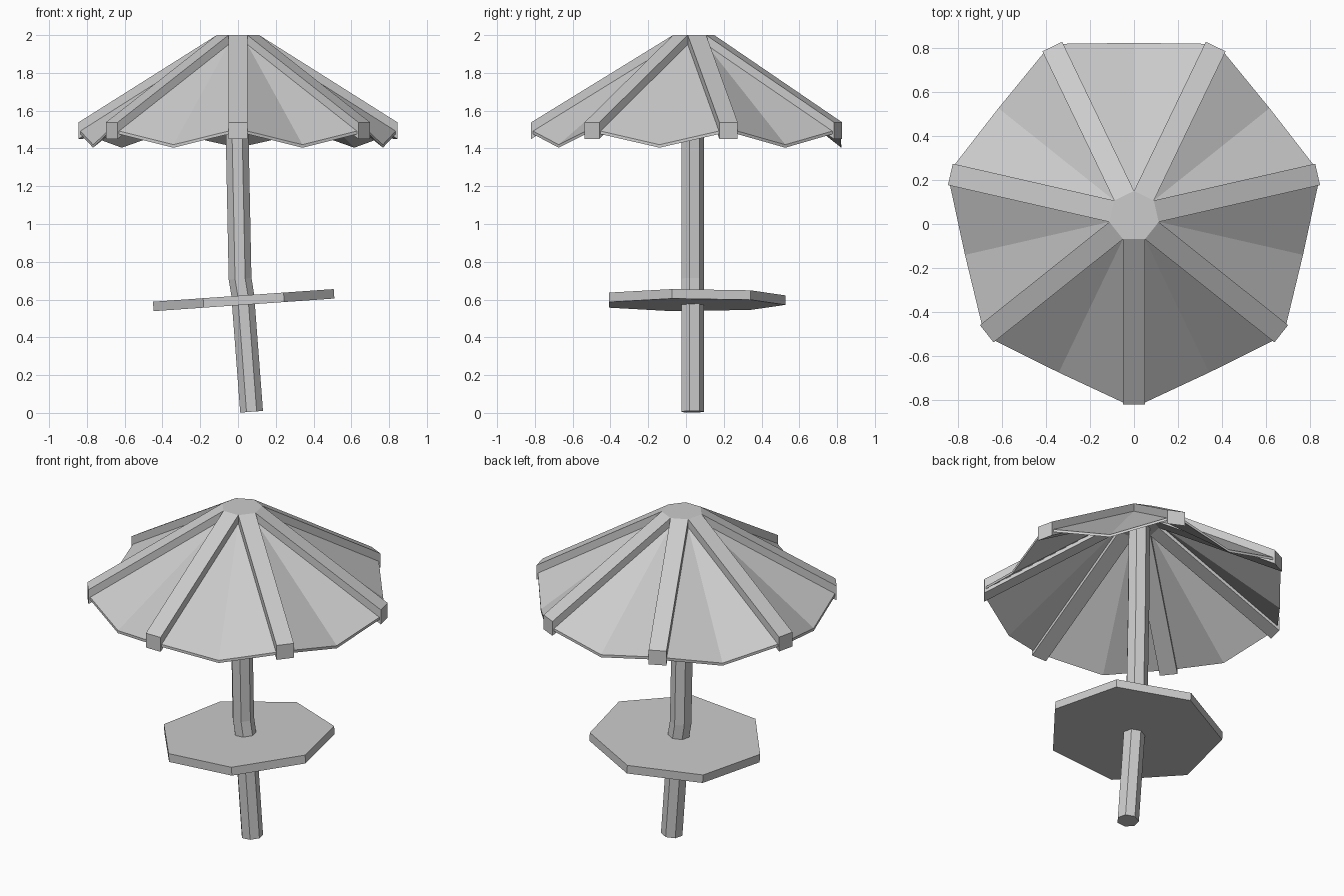
import bpy
import bmesh
from math import cos, sin, pi, radians
from mathutils import Matrix, Vector

cube = bpy.data.objects.get("Cube")
if cube:
    bpy.data.objects.remove(cube)

SIDES = 7
STEP = 2 * pi / SIDES
CENTRE_Y = 0.035

# Single plain colour
grey = bpy.data.materials.new("plain_grey")
grey.use_nodes = True
grey.diffuse_color = (0.6, 0.6, 0.6, 1)
grey.node_tree.nodes["Principled BSDF"].inputs["Base Color"].default_value = (0.6, 0.6, 0.6, 1)


def ring(radius, centre, tilt=0.0):
    """Seven-sided ring with a flat side to the front, tilted about y."""
    turn = Matrix.Rotation(-tilt, 3, 'Y')
    angles = [-pi / 2 + STEP * (i + 0.5) for i in range(SIDES)]
    return [Vector(centre) + turn @ Vector((radius * cos(a), radius * sin(a), 0)) for a in angles]


def loft(name, loops):
    """Closed solid through matching loops of points."""
    bm = bmesh.new()
    rows = [[bm.verts.new(p) for p in loop] for loop in loops]
    for low, high in zip(rows, rows[1:]):
        for i in range(len(low)):
            j = (i + 1) % len(low)
            bm.faces.new((low[i], low[j], high[j], high[i]))
    bm.faces.new(rows[0][::-1])
    bm.faces.new(rows[-1])
    bmesh.ops.recalc_face_normals(bm, faces=bm.faces)
    return finish(name, bm)


def finish(name, bm):
    mesh = bpy.data.meshes.new(name)
    bm.to_mesh(mesh)
    bm.free()
    mesh.materials.append(grey)
    obj = bpy.data.objects.new(name, mesh)
    bpy.context.collection.objects.link(obj)
    return obj


def place(obj, index):
    """Turn a part built along +x to its spoke around the pole."""
    obj.location.y = CENTRE_Y
    obj.rotation_euler.z = -pi / 2 + index * STEP


# Bent pole
path = [(0.072, 0.006, 4.2), (0.025, 0.625, 4.2), (0.011, 0.71, 4.2),
        (-0.004, 1.45, 1), (-0.008, 1.93, 0)]
loft("pole", [ring(0.062, (x, CENTRE_Y - 0.003, z), radians(t)) for x, z, t in path])

# Tilted table top
tilt = radians(4)
loft("table_top", [ring(0.492, (0.03 - h * sin(tilt), CENTRE_Y, 0.597 + h), tilt)
                   for h in (-0.025, 0.025)])

# Flat cap where the ribs meet
HUB = 0.115
INNER = HUB * cos(STEP / 2)
HALF = HUB * sin(STEP / 2)
loft("canopy_hub", [ring(HUB, (0, CENTRE_Y, z)) for z in (1.91, 2.0)])

# Sloping ribs
profile = [(INNER, 2.0), (0.855, 1.538), (0.855, 1.45), (INNER, 1.91)]
for i in range(SIDES):
    rib = loft(f"canopy_rib_{i + 1}", [[(r, y, z) for r, z in profile] for y in (-HALF, HALF)])
    place(rib, i)


# Panels folded down the middle
def panel(name):
    half_turn = Matrix.Rotation(STEP / 2, 3, 'Z')
    corner = half_turn @ Vector((0.845, -HALF, 1.492))
    points = [(HUB, 0, 1.95), (corner.x, -corner.y, corner.z), (0.787, 0, 1.42), tuple(corner)]
    bm = bmesh.new()
    top = [bm.verts.new(p) for p in points]
    base = [bm.verts.new((x, y, z - 0.016)) for x, y, z in points]
    for layer in (top, base):
        bm.faces.new((layer[0], layer[1], layer[2]))
        bm.faces.new((layer[0], layer[2], layer[3]))
    for i in range(4):
        j = (i + 1) % 4
        bm.faces.new((top[i], top[j], base[j], base[i]))
    bmesh.ops.recalc_face_normals(bm, faces=bm.faces)
    return finish(name, bm)


for i in range(SIDES):
    place(panel(f"canopy_panel_{i + 1}"), i + 0.5)
